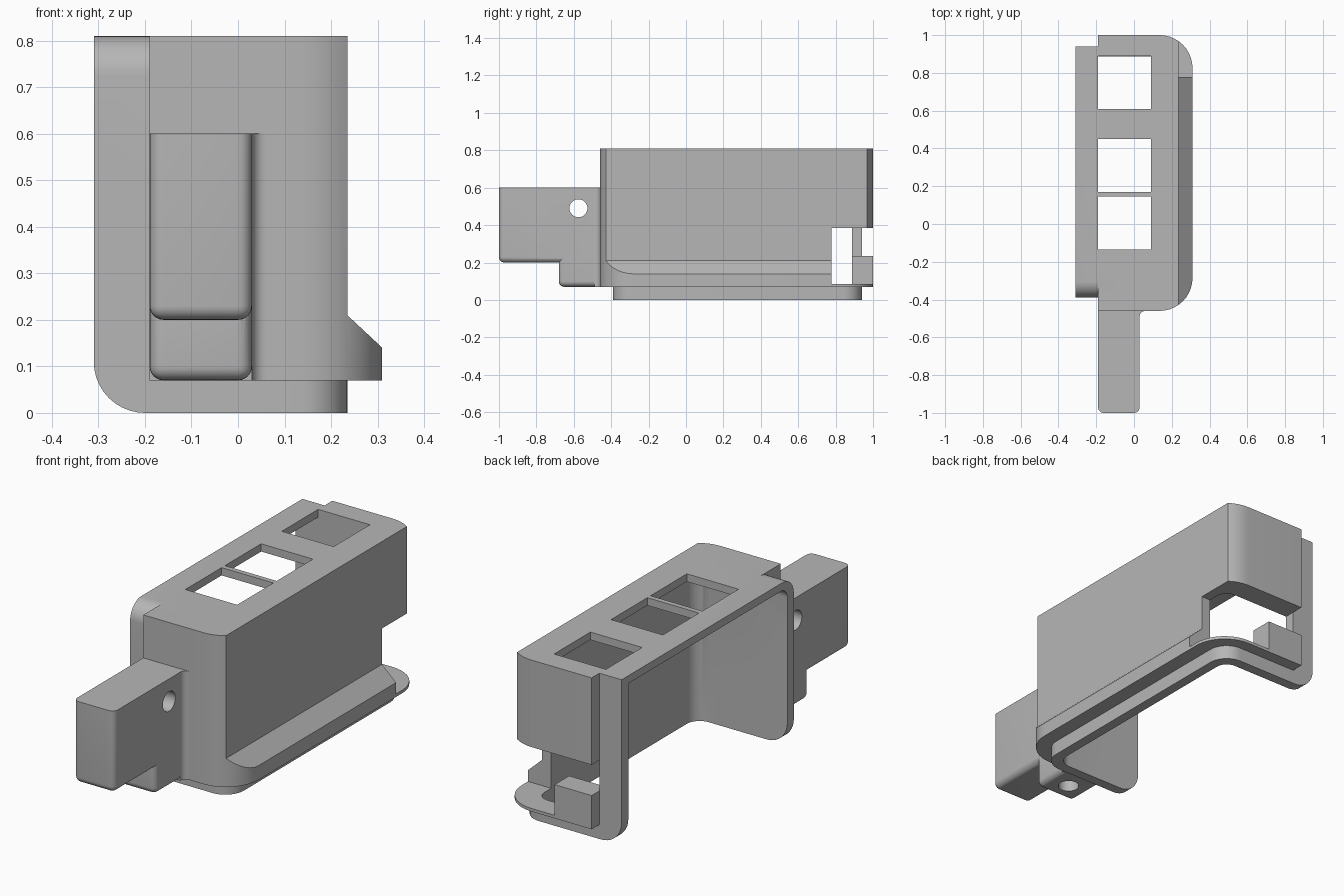
import bpy, bmesh, math
from mathutils import Vector

cube = bpy.data.objects.get("Cube")
if cube:
    bpy.data.objects.remove(cube, do_unlink=True)

grey = bpy.data.materials.new("plain_grey")
grey.use_nodes = True
grey.diffuse_color = (0.47, 0.47, 0.47, 1)
grey.node_tree.nodes["Principled BSDF"].inputs["Base Color"].default_value = grey.diffuse_color


def add_object(name, bm):
    bmesh.ops.recalc_face_normals(bm, faces=bm.faces)
    mesh = bpy.data.meshes.new(name)
    bm.to_mesh(mesh)
    bm.free()
    mesh.materials.append(grey)
    obj = bpy.data.objects.new(name, mesh)
    bpy.context.collection.objects.link(obj)
    return obj


def rounded(corners, steps=10):
    """Outline with right-angle corners (u, v, radius) turned into arcs."""
    pts = []
    for i, (u, v, r) in enumerate(corners):
        p = Vector((u, v))
        if not r:
            pts.append(p)
            continue
        d1 = (Vector(corners[i - 1][:2]) - p).normalized()
        d2 = (Vector(corners[(i + 1) % len(corners)][:2]) - p).normalized()
        centre = p + r * (d1 + d2)
        for k in range(steps + 1):
            t = math.pi / 2 * k / steps
            pts.append(centre - d2 * r * math.cos(t) - d1 * r * math.sin(t))
    return pts


def rect(u0, u1, v0, v1, radii=(0, 0, 0, 0)):
    ends = ((u0, v0), (u1, v0), (u1, v1), (u0, v1))
    return rounded([(*e, r) for e, r in zip(ends, radii)])


def prism(name, pts, axis, lo, hi):
    """Extrude a 2D outline along the axis."""
    def place(p, w):
        return {"X": (w, p[0], p[1]), "Y": (p[0], w, p[1]), "Z": (p[0], p[1], w)}[axis]
    bm = bmesh.new()
    rings = [[bm.verts.new(place(p, w)) for p in pts] for w in (lo, hi)]
    for ring in rings:
        bm.faces.new(ring)
    for i in range(len(pts)):
        bm.faces.new((rings[0][i - 1], rings[0][i], rings[1][i], rings[1][i - 1]))
    return add_object(name, bm)


def box(name, x, y, z):
    return prism(name, rect(*x, *y), "Z", *z)


def disc(u, v, r, sides=40):
    angles = [math.tau * k / sides for k in range(sides)]
    return [(u + r * math.cos(a), v + r * math.sin(a)) for a in angles]


def combine(obj, other, operation):
    """Apply a boolean and discard the second solid."""
    mod = obj.modifiers.new("combine", "BOOLEAN")
    mod.operation, mod.solver, mod.object = operation, "EXACT", other
    graph = bpy.context.evaluated_depsgraph_get()
    mesh = bpy.data.meshes.new_from_object(obj.evaluated_get(graph))
    obj.modifiers.clear()
    obj.data = mesh
    bpy.data.objects.remove(other, do_unlink=True)


def soft_block(name, x, y, z, width):
    """Box with rounded edges, except round its top and its rear."""
    obj = box(name, x, y, z)
    bm = bmesh.new()
    bm.from_mesh(obj.data)
    edges = [e for e in bm.edges
             if not all(abs(v.co.z - z[1]) < 1e-5 for v in e.verts)
             and not all(abs(v.co.y - y[1]) < 1e-5 for v in e.verts)]
    bmesh.ops.bevel(bm, geom=edges, offset=width, segments=6, profile=0.5, affect="EDGES")
    bm.to_mesh(obj.data)
    bm.free()
    return obj


TOP, BACK_X, FLAT_X = 0.81, -0.19, 0.235

# Outer casing with rounded corners on its left side
casing = prism("casing", rect(BACK_X, 0.31, -0.46, 1.0, (0, 0.175, 0.175, 0)), "Z", 0.07, TOP)

# Inner shell, rounded differently along each axis
shell = prism("shell", rect(-0.31, FLAT_X, -0.39, 0.94, (0, 0.1, 0.1, 0)), "Z", 0, TOP)
combine(shell, prism("side_outline", rect(-0.39, 0.94, 0, TOP, (0, 0, 0, 0.085)),
                     "X", -0.5, 0.5), "INTERSECT")
combine(shell, prism("front_outline", rect(-0.31, FLAT_X, 0, TOP, (0.11, 0, 0, 0)),
                     "Y", -1, 1.2), "INTERSECT")
combine(casing, shell, "UNION")

# Flat left wall above the sloped flange
slope = [(FLAT_X, 1), (FLAT_X, 0.21), (0.31, 0.14), (0.4, 0.05), (0.4, 1)]
combine(casing, prism("flange_slope", slope, "Y", -0.7, 1.2), "DIFFERENCE")

# Cavity, open below and to the right
cavity = prism("cavity", rect(-0.5, 0.185, -0.34, 0.888, (0, 0.07, 0.06, 0)), "Z", -0.2, 0.772)
combine(cavity, prism("cavity_outline", rect(-0.34, 0.888, -0.2, 0.772, (0, 0, 0, 0.05)),
                      "X", -0.6, 0.5), "INTERSECT")
combine(casing, cavity, "DIFFERENCE")

# Square windows in the top and the rear notch
for y in (-0.135, 0.17, 0.61):
    combine(casing, box("window", (BACK_X, 0.09), (y, y + 0.28), (0.6, 1)), "DIFFERENCE")
combine(casing, box("notch", (BACK_X, 0.5), (0.777, 1.2), (0.085, 0.385)), "DIFFERENCE")

# Small block standing in the notch
catch = box("rear_catch", (BACK_X, 0.01), (0.888, 1.0), (0.075, 0.235))

# Front tab: long arm, lower foot and a fillet against the casing
tab = soft_block("front_tab", (BACK_X, 0.03), (-1.0, -0.44), (0.2, 0.6), 0.03)
foot = soft_block("tab_foot", (BACK_X, 0.03), (-0.68, -0.44), (0.07, 0.5), 0.03)
combine(tab, foot, "UNION")
fillet = rounded([(0.0, -0.44, 0), (0.0, -0.49, 0), (0.03, -0.49, 0),
                  (0.03, -0.46, 0.03), (0.06, -0.46, 0), (0.06, -0.44, 0)])
combine(tab, prism("tab_fillet", fillet, "Z", 0.07, 0.6), "UNION")

# Cross hole and the hole from below
combine(tab, prism("cross_hole", disc(-0.575, 0.49, 0.048), "X", -0.4, 0.3), "DIFFERENCE")
combine(tab, prism("lower_hole", disc(-0.08, -0.575, 0.048), "Z", -0.1, 0.4), "DIFFERENCE")

for obj in (casing, catch, tab):
    bpy.ops.object.select_all(action="DESELECT")
    obj.select_set(True)
    bpy.context.view_layer.objects.active = obj
    bpy.ops.object.shade_smooth_by_angle(angle=math.radians(30))
